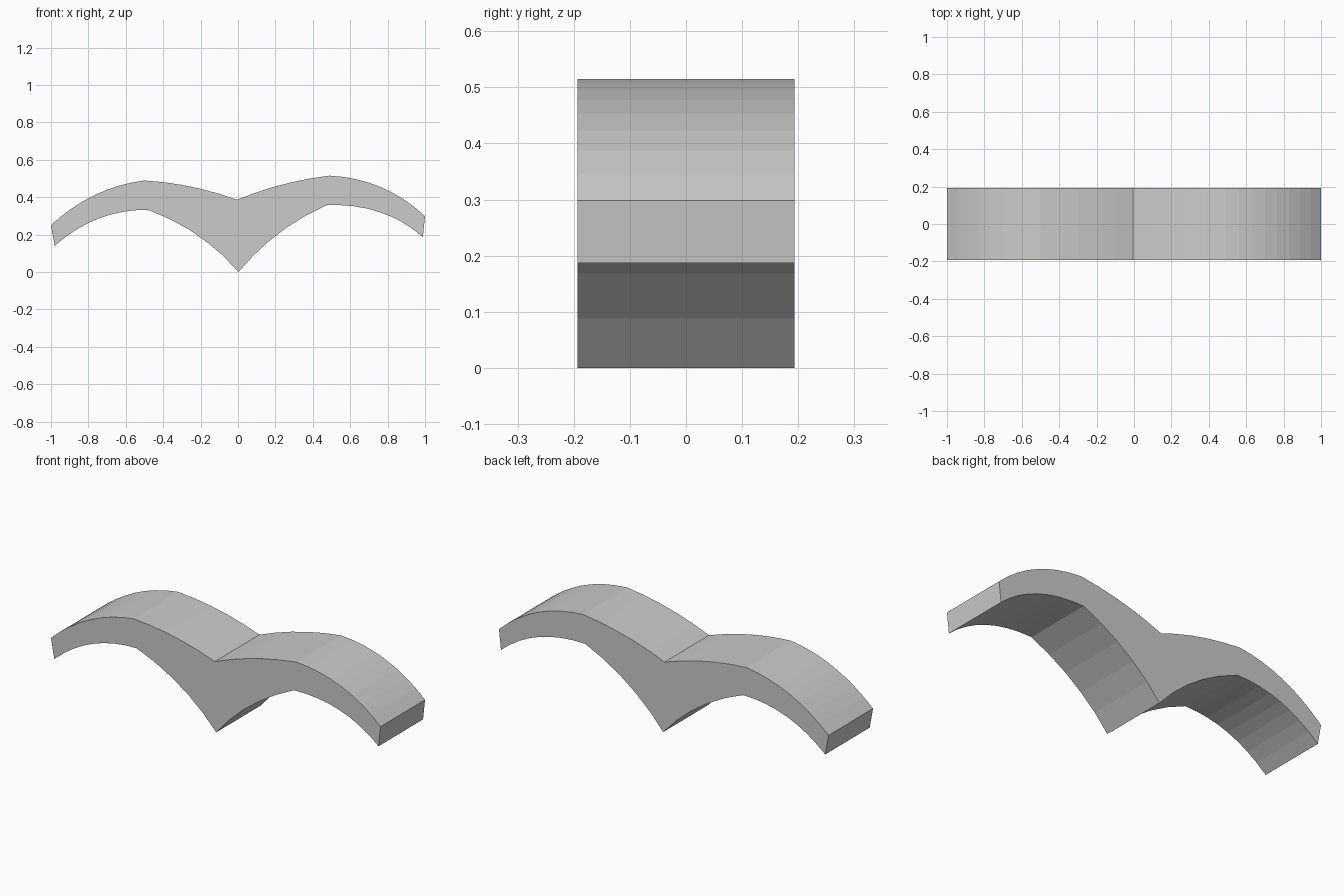
import bpy
import bmesh
from mathutils import Vector

cube = bpy.data.objects.get("Cube")
if cube:
    bpy.data.objects.remove(cube)

HALF_DEPTH = 0.193

# Plain grey over the whole body
grey = bpy.data.materials.new("plain_grey")
grey.use_nodes = True
colour = (0.6, 0.6, 0.6, 1)
grey.diffuse_color = colour
grey.node_tree.nodes["Principled BSDF"].inputs["Base Color"].default_value = colour


def arc(start, through, end, steps):
    """Quadratic curve passing through a middle point, without its end."""
    a, m, b = Vector(start), Vector(through), Vector(end)
    c = 2 * m - (a + b) / 2
    return [a * (1 - t) ** 2 + c * 2 * t * (1 - t) + b * t * t
            for t in (i / steps for i in range(steps))]


# Corners of the wing outline, as x and z
left_tip, left_tip_low = (-1, 0.25), (-0.98, 0.14)
right_tip, right_tip_low = (1, 0.298), (0.988, 0.187)
left_peak, right_peak = (-0.5, 0.489), (0.49, 0.515)
left_pit, right_pit = (-0.48, 0.332), (0.475, 0.357)
notch, keel = (-0.005, 0.386), (0.003, 0)

outline = (
    arc(left_tip, (-0.765, 0.412), left_peak, 8)
    + arc(left_peak, (-0.25, 0.456), notch, 5)
    + arc(notch, (0.235, 0.467), right_peak, 5)
    + arc(right_peak, (0.765, 0.453), right_tip, 8)
    + [Vector(right_tip)]
    + arc(right_tip_low, (0.755, 0.321), right_pit, 8)
    + arc(right_pit, (0.215, 0.205), keel, 5)
    + arc(keel, (-0.215, 0.196), left_pit, 5)
    + arc(left_pit, (-0.745, 0.286), left_tip_low, 8)
    + [Vector(left_tip_low)]
)

# Extrude the outline from front to back
bm = bmesh.new()
front = bm.faces.new([bm.verts.new((p.x, -HALF_DEPTH, p.y)) for p in outline])
extruded = bmesh.ops.extrude_face_region(bm, geom=[front], use_keep_orig=True)
back = [v for v in extruded["geom"] if isinstance(v, bmesh.types.BMVert)]
bmesh.ops.translate(bm, verts=back, vec=(0, 2 * HALF_DEPTH, 0))
bmesh.ops.recalc_face_normals(bm, faces=bm.faces)

mesh = bpy.data.meshes.new("bird_wings")
bm.to_mesh(mesh)
bm.free()
mesh.materials.append(grey)
wings = bpy.data.objects.new("bird_wings", mesh)
bpy.context.collection.objects.link(wings)
